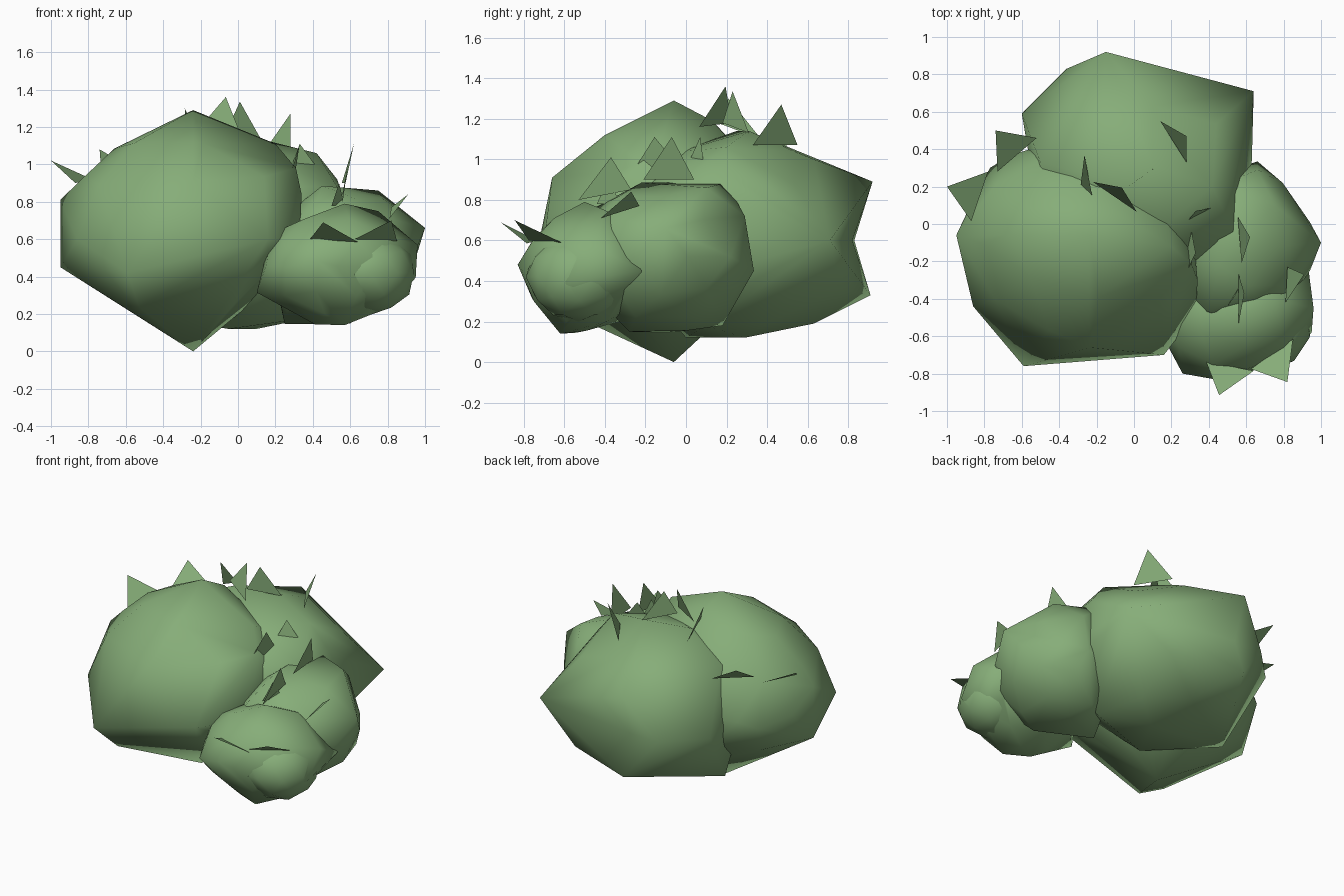
import bpy, bmesh
from mathutils import Vector

green = bpy.data.materials.new("leaf_green")
green.diffuse_color = (0.24, 0.42, 0.19, 1)


def finish(name, bm, smooth):
    me = bpy.data.meshes.new(name)
    for f in bm.faces:
        f.smooth = smooth
    bm.to_mesh(me)
    bm.free()
    me.materials.append(green)
    ob = bpy.data.objects.new(name, me)
    bpy.context.collection.objects.link(ob)
    return ob


def clump(name, centre, radii, low, corners, notch=None):
    """Rounded low-poly mass pulled out to corner points; low flattens its underside.
    notch = (corner a, corner b, point): the edge a-b is pushed in to the point."""
    ball = bmesh.new()
    bmesh.ops.create_icosphere(ball, subdivisions=2, radius=1)
    bm = bmesh.new()
    for v in ball.verts:
        p = Vector(v.co[i] * radii[i] for i in range(3))
        if p.z < 0:
            p.z *= low
        bm.verts.new(p + Vector(centre))
    ball.free()
    tips = [bm.verts.new(c) for c in corners]
    bmesh.ops.convex_hull(bm, input=list(bm.verts))
    edge = bm.edges.get((tips[notch[0]], tips[notch[1]])) if notch else None
    if edge:
        mid = bmesh.utils.edge_split(edge, edge.verts[0], 0.5)[1]
        mid.co = notch[2]
        bmesh.ops.triangulate(bm, faces=[f for f in bm.faces if len(f.verts) > 3])
    bmesh.ops.delete(bm, geom=[v for v in bm.verts if not v.link_faces], context='VERTS')
    bmesh.ops.recalc_face_normals(bm, faces=list(bm.faces))
    return finish(name, bm, True)


# Large clump on the left
clump("large_clump", (-.29, -.10, .645), (.625, .58, .55), .85, [
    (-.24, -.06, 1.29), (-.24, -.06, 0), (-.95, -.06, .81), (-.95, -.06, .45),
    (-.66, -.06, 1.085), (-.59, -.76, .42), (.16, -.70, .6), (-.86, -.44, .6),
    (.34, -.3, .84), (-.24, -.40, 1.12), (-.24, -.66, .91), (-.60, -.42, .23),
    (-.77, .30, .6), (.33, -.48, .6), (-.53, -.58, .24), (.20, -.12, 1.11),
    (.31, -.22, .98), (-.2, .13, 1.19)])

# Clump at the back
clump("back_clump", (.04, .25, .62), (.58, .57, .49), 1, [
    (-.15, .92, .89), (-.15, .91, .33), (.64, .71, .60), (-.36, .83, .6),
    (-.6, .59, .6), (.63, .34, .5), (.1, .31, 1.14), (.42, .2, 1.06),
    (.1, .29, .12), (.39, .1, .18), (-.05, 0, .12), (.1, .63, 1.0),
    (.05, .63, .19), (.33, .76, .36), (.53, .22, .92), (.53, -.04, .88),
    (.33, -.17, .88), (-.5, .33, .99), (-.2, .25, 1.14), (-.5, .28, .19)],
    (0, 1, (-.15, .82, .6)))

# Clump on the right
clump("right_clump", (.56, -.12, .52), (.40, .42, .35), 1, [
    (1.0, -.1, .66), (.75, .1, .86), (.45, -.22, .885), (.45, .2, .885),
    (.66, .335, .45), (.79, .12, .5), (.5, .18, .18), (.60, -.28, .15),
    (.55, 0, .155), (.66, .29, .72), (.40, -.47, .75), (.25, -.1, .145)])

# Two small clumps at the front right
clump("front_clump", (.53, -.49, .455), (.40, .32, .30), 1, [
    (.10, -.5, .315), (.18, -.5, .63), (.57, -.5, .79), (.26, -.8, .45),
    (.43, -.83, .48), (.57, -.62, .14), (.41, -.54, .145), (.95, -.58, .395),
    (.93, -.22, .45), (.75, -.4, .75), (.96, -.45, .57), (.77, -.55, .22)])
clump("small_clump", (.72, -.53, .42), (.23, .25, .22), 1, [
    (.80, -.72, .45), (.70, -.79, .42), (.94, -.6, .42), (.53, -.76, .40),
    (.58, -.75, .54)])

# Loose pointed leaves: tip, base, base
leaves = [
    ((-.74, .50, 1.08), (-.52, .46, .95), (-.73, .28, .95)),
    ((.28, .47, 1.27), (.28, .33, 1.07), (.14, .55, 1.07)),
    ((-1.0, .20, 1.02), (-.78, .28, .92), (-.87, .015, .90)),
    ((-.285, .21, 1.30), (-.265, .37, 1.10), (-.225, .155, 1.18)),
    ((-.065, .195, 1.36), (-.22, .225, 1.18), (.015, .065, 1.16)),
    ((.01, .23, 1.335), (.125, .31, 1.13), (-.06, .18, 1.18)),
    ((.33, .07, 1.11), (.29, .02, 1.0), (.41, .085, 1.0)),
    ((.62, -.07, 1.11), (.555, .04, .90), (.575, -.21, .90)),
    ((.33, -.155, 1.11), (.27, -.28, .91), (.30, 0, .92)),
    ((.59, -.37, 1.01), (.56, -.53, .80), (.56, -.27, .85)),
    ((.54, -.385, .90), (.50, -.44, .78), (.57, -.32, .78)),
    ((.91, -.27, .84), (.82, -.23, .77), (.81, -.42, .71)),
    ((.455, -.915, .69), (.385, -.735, .60), (.64, -.785, .585)),
    ((.82, -.845, .70), (.85, -.615, .59), (.625, -.775, .60)),
]
bm = bmesh.new()
for leaf in leaves:
    f = bm.faces.new([bm.verts.new(p) for p in leaf])
    f.normal_update()
    if f.normal.z < 0:
        f.normal_flip()
finish("leaves", bm, False)
